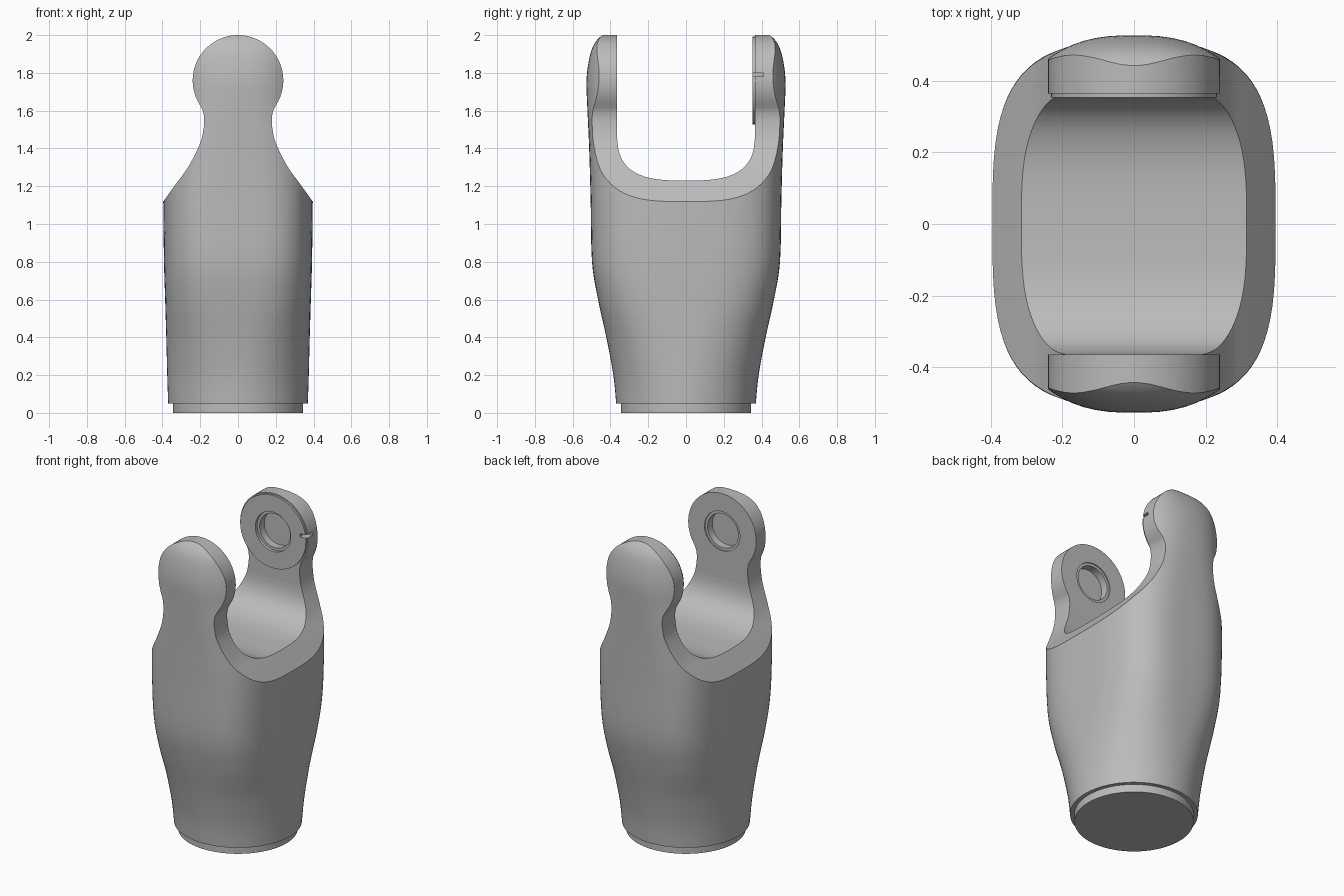
import bpy, bmesh, math
from mathutils import Matrix, Vector

cube = bpy.data.objects.get("Cube")
if cube:
    bpy.data.objects.remove(cube, do_unlink=True)

grey = bpy.data.materials.new("plain_grey")
grey.use_nodes = True
grey.diffuse_color = (0.5, 0.5, 0.5, 1)
grey.node_tree.nodes["Principled BSDF"].inputs["Base Color"].default_value = (0.5, 0.5, 0.5, 1)


def make_object(name, bm):
    bmesh.ops.recalc_face_normals(bm, faces=bm.faces)
    mesh = bpy.data.meshes.new(name)
    bm.to_mesh(mesh)
    bm.free()
    obj = bpy.data.objects.new(name, mesh)
    bpy.context.collection.objects.link(obj)
    return obj


def smooth_rows(rows, steps):
    """Catmull-Rom interpolation through rows of numbers."""
    pts = [Vector(r) for r in rows]
    out = []
    for i in range(len(pts) - 1):
        p1, p2 = pts[i], pts[i + 1]
        p0, p3 = pts[max(i - 1, 0)], pts[min(i + 2, len(pts) - 1)]
        for k in range(steps):
            t = k / steps
            out.append(0.5 * (2 * p1 + (p2 - p0) * t + (2 * p0 - 5 * p1 + 4 * p2 - p3) * t * t
                              + (3 * p1 - p0 - 3 * p2 + p3) * t ** 3))
    return out + [pts[-1]]


def loft(name, rings):
    bm = bmesh.new()
    loops = [[bm.verts.new(p) for p in ring] for ring in rings]
    n = len(loops[0])
    for lo, hi in zip(loops, loops[1:]):
        for i in range(n):
            j = (i + 1) % n
            bm.faces.new((lo[i], lo[j], hi[j], hi[i]))
    bm.faces.new(loops[0])
    bm.faces.new(loops[-1])
    return make_object(name, bm)


def cylinder_y(name, radius, y0, y1, z):
    angles = [math.tau * i / 48 for i in range(48)]
    return loft(name, [[(radius * math.cos(a), y, z + radius * math.sin(a)) for a in angles]
                       for y in (y0, y1)])


def combine(target, tool, operation):
    mod = target.modifiers.new(operation.lower(), "BOOLEAN")
    mod.operation, mod.solver, mod.object = operation, "EXACT", tool
    bpy.context.view_layer.objects.active = target
    bpy.ops.object.modifier_apply(modifier=mod.name)
    bpy.data.objects.remove(tool, do_unlink=True)


def finish(obj):
    obj.data.materials.clear()
    obj.data.materials.append(grey)
    bpy.ops.object.select_all(action="DESELECT")
    obj.select_set(True)
    bpy.context.view_layer.objects.active = obj
    bpy.ops.object.shade_smooth_by_angle(angle=math.radians(30))


# Outer shell: height, half width, half depth, squareness of the section
sections = smooth_rows([
    (0.05, 0.37, 0.37, 2.0), (0.2, 0.375, 0.385, 2.1), (0.4, 0.38, 0.422, 2.4),
    (0.6, 0.386, 0.466, 2.9), (0.8, 0.392, 0.498, 3.2), (1.12, 0.396, 0.505, 3.3),
    (1.4, 0.396, 0.513, 3.0), (1.62, 0.396, 0.523, 2.6), (1.77, 0.396, 0.527, 2.5),
    (1.9, 0.396, 0.507, 2.5), (1.97, 0.396, 0.475, 2.5), (2.01, 0.396, 0.43, 2.5)], 4)


def section_ring(z, a, b, n):
    ring = []
    for i in range(80):
        t = math.tau * (i + 0.5) / 80
        c, s = math.cos(t), math.sin(t)
        ring.append((a * math.copysign(abs(c) ** (2 / n), c),
                     b * math.copysign(abs(s) ** (2 / n), s), z))
    return ring


yoke = loft("yoke_body", [section_ring(Vector(s)[0], s[1], s[2], s[3]) for s in sections])

# Front outline: shoulders, necks and round lugs
LUG_Z, LUG_R = 1.76, 0.24
flank = [(0.5, -0.1), (0.5, 0.975)] + [tuple(p) for p in smooth_rows([
    (0.395, 1.12), (0.33, 1.21), (0.268, 1.295), (0.217, 1.39), (0.19, 1.46),
    (0.179, 1.54), (0.185, 1.595), (0.203, 1.632)], 4)]
start = math.radians(-28)
arc = [(LUG_R * math.cos(a), LUG_Z + LUG_R * math.sin(a))
       for a in (start + (math.pi / 2 - start) * i / 24 for i in range(25))]
half = flank + arc[:-1]
outline = half + [arc[-1]] + [(-x, z) for x, z in reversed(half)]
combine(yoke, loft("outline_tool", [[(x, y, z) for x, z in outline] for y in (-0.7, 0.7)]),
        "INTERSECT")

# U-shaped slot between the lugs
SLOT = 0.365
slot = [(SLOT, 2.2)]
for i in range(41):
    t = -math.pi * i / 40
    c, s = math.cos(t), math.sin(t)
    slot.append((SLOT * math.copysign(abs(c) ** (2 / 3), c), 1.5 - 0.27 * abs(s) ** (2 / 3)))
slot.append((-SLOT, 2.2))
combine(yoke, loft("slot_tool", [[(x, y, z) for y, z in slot] for x in (-0.7, 0.7)]),
        "DIFFERENCE")

# Raised round pad on the back lug
combine(yoke, cylinder_y("pad_tool", 0.232, 0.353, 0.39, LUG_Z), "UNION")

# Stepped blind bores facing each other
for side in (-1, 1):
    for radius, depth in ((0.125, 0.372), (0.108, 0.42)):
        combine(yoke, cylinder_y("bore_tool", radius, side * 0.3, side * depth, LUG_Z),
                "DIFFERENCE")

# Narrow slit in the left edge of the back lug
bm = bmesh.new()
bmesh.ops.create_cube(bm, size=1, matrix=Matrix.Translation((0.24, 0.36, 1.79))
                      @ Matrix.Diagonal((0.1, 0.1, 0.02, 1)))
combine(yoke, make_object("slit_tool", bm), "DIFFERENCE")
finish(yoke)

# Base spigot
spigot = loft("base_spigot", [section_ring(z, 0.345, 0.345, 2) for z in (0, 0.07)])
finish(spigot)
